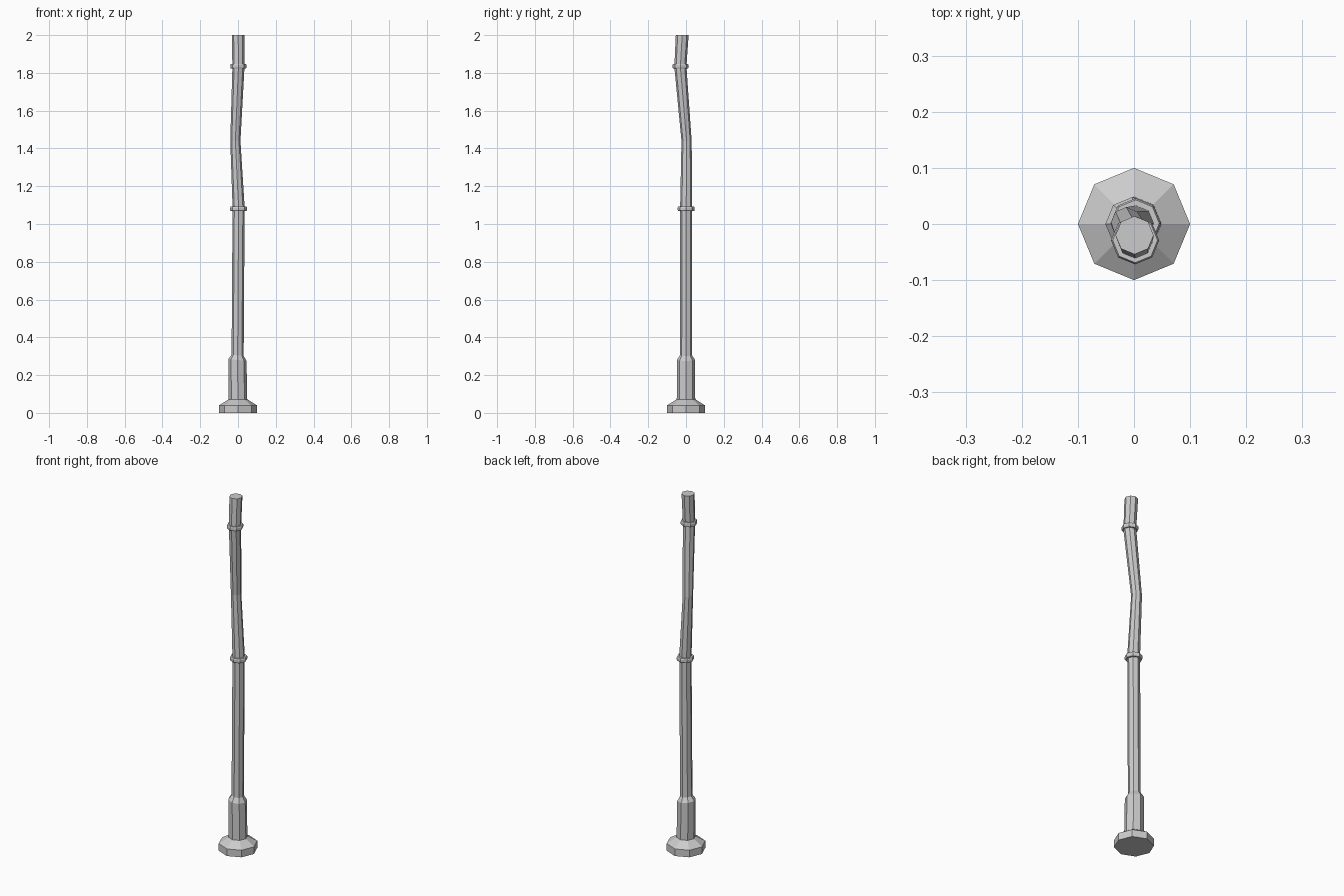
import bpy, bmesh
from math import cos, sin, pi

if "Cube" in bpy.data.objects:
    bpy.data.objects.remove(bpy.data.objects["Cube"])

SIDES = 8


def loft(name, rings):
    """Closed octagonal tube through rings of (x, y, z, radius, slope_x, slope_y)."""
    bm = bmesh.new()
    loops = []
    for x, y, z, r, sx, sy in rings:
        loop = []
        for i in range(SIDES):
            dx, dy = r * cos(2 * pi * i / SIDES), r * sin(2 * pi * i / SIDES)
            loop.append(bm.verts.new((x + dx, y + dy, z + sx * dx + sy * dy)))
        loops.append(loop)
    for a, b in zip(loops, loops[1:]):
        for i in range(SIDES):
            j = (i + 1) % SIDES
            bm.faces.new((a[i], a[j], b[j], b[i]))
    bm.faces.new(loops[0][::-1])
    bm.faces.new(loops[-1])
    bmesh.ops.recalc_face_normals(bm, faces=bm.faces)
    mesh = bpy.data.meshes.new(name)
    bm.to_mesh(mesh)
    bm.free()
    ob = bpy.data.objects.new(name, mesh)
    bpy.context.collection.objects.link(ob)
    return ob


def collar(x, y, z, r_pipe, r, h, sx=0, sy=0):
    """Raised band around the pole, with chamfered edges."""
    return [(x, y, z - h, r_pipe, sx, sy), (x, y, z - h, r - 0.003, sx, sy),
            (x, y, z - h * 0.5, r, sx, sy), (x, y, z + h * 0.5, r, sx, sy),
            (x, y, z + h, r - 0.003, sx, sy), (x, y, z + h, r_pipe, sx, sy)]


# bent post: flared foot, thick sleeve, thin crooked pole with two collars
foot = [(0, 0, 0, 0.1, 0, 0), (0, 0, 0.04, 0.1, 0, 0), (0, 0, 0.072, 0.049, 0, 0)]
sleeve = [(-0.003, 0, 0.28, 0.048, -0.1, 0), (-0.002, 0, 0.305, 0.032, -0.1, 0)]
lower_collar = collar(0.003, 0.001, 1.08, 0.032, 0.045, 0.012)
bend = [(-0.014, 0.003, 1.44, 0.027, 0, 0)]
upper_collar = collar(0.002, -0.029, 1.835, 0.032, 0.043, 0.012)
tip = [(0.001, -0.02, 2.0, 0.034, 0, 0)]
loft("bent_post", foot + sleeve + lower_collar + bend + upper_collar + tip)
